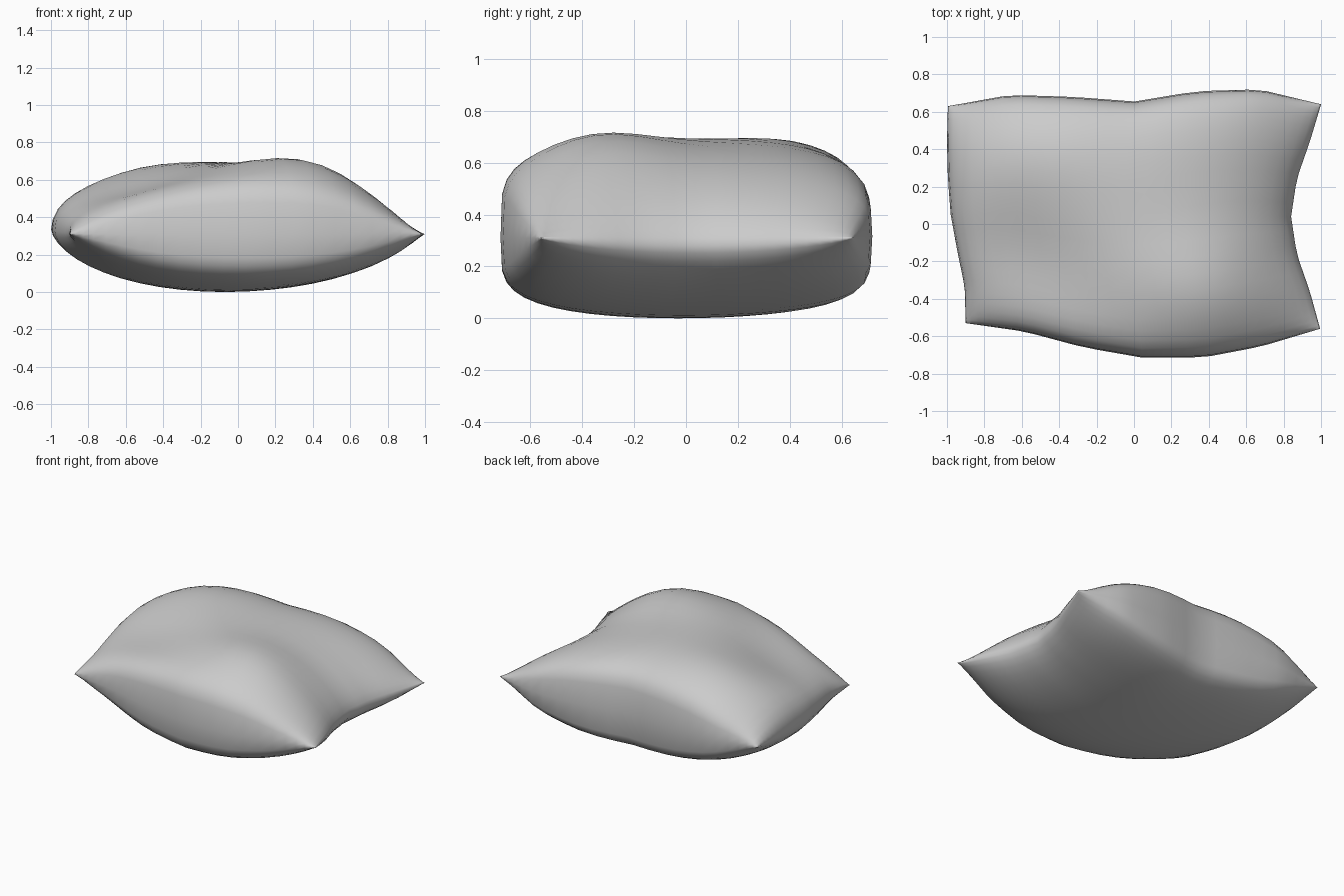
import bpy, bmesh, math

cube = bpy.data.objects.get("Cube")
if cube:
    bpy.data.objects.remove(cube, do_unlink=True)

# Seam outline: offsets of each side, evenly spaced from one corner to the next
FRONT = [-.53, -.575, -.66, -.715, -.715, -.655, -.56]
BACK = [.63, .69, .68, .655, .71, .72, .64]
LEFT = [-.9, -.905, -.945, -.98, -.995, -1, -.995]
RIGHT = [.995, .94, .87, .84, .87, .94, 1]
N = 24


def sample(side, t):
    """Linear lookup along a side, t from -1 to 1."""
    f = (t + 1) / 2 * (len(side) - 1)
    i = min(int(f), len(side) - 2)
    return side[i] + (side[i + 1] - side[i]) * (f - i)


def mix(a, b, t):
    return a + (b - a) * (t + 1) / 2


def bump(u, v, cu, cv, width):
    return math.exp(-((u - cu) ** 2 + (v - cv) ** 2) / width ** 2)


def seam_height(u, v):
    """Seam lifts at one back corner and sags along the opposite side."""
    return .31 + .0075 * (1 - u) * (1 + v) - .015 * (1 + u) * (1 - v * v)


def puff(u, v, end, edge):
    """Stuffing thickness: full front and back, tapered ends, pinched corners."""
    a, b = max(0, 1 - u * u), max(0, 1 - v * v)
    return a ** (end + .1 * v ** 4) * b ** (edge + .25 * u ** 4)


def top_height(u, v):
    lumps = (.395 + .09 * bump(u, v, .5, -.5, .42)
             + .035 * bump(u, v, -.5, .6, .4)
             - .11 * bump(u, v, -.7, -.4, .55))
    return seam_height(u, v) + lumps * puff(u, v, .53 + .1 * u, .21)


def bottom_height(u, v):
    return seam_height(u, v) * (1 - puff(u, v, .56, .19 - .03 * v))


# Pillow: two stuffed panels sharing one seam
bm = bmesh.new()
steps = [math.sin(math.pi / 2 * (2 * i / N - 1)) for i in range(N + 1)]
top, bottom = {}, {}
for i, u in enumerate(steps):
    for j, v in enumerate(steps):
        x = mix(sample(LEFT, v), sample(RIGHT, v), u)
        y = mix(sample(FRONT, u), sample(BACK, u), v)
        top[i, j] = bm.verts.new((x, y, top_height(u, v)))
        on_seam = i in (0, N) or j in (0, N)
        bottom[i, j] = top[i, j] if on_seam else bm.verts.new((x, y, bottom_height(u, v)))
for i in range(N):
    for j in range(N):
        ring = [(i, j), (i + 1, j), (i + 1, j + 1), (i, j + 1)]
        bm.faces.new([top[k] for k in ring])
        bm.faces.new([bottom[k] for k in reversed(ring)])
for face in bm.faces:
    face.smooth = True

mesh = bpy.data.meshes.new("pillow")
bm.to_mesh(mesh)
bm.free()
pillow = bpy.data.objects.new("pillow", mesh)
bpy.context.collection.objects.link(pillow)

# Plain fabric
fabric = bpy.data.materials.new("grey_fabric")
fabric.use_nodes = True
colour = (.6, .6, .6, 1)
fabric.diffuse_color = colour
shader = next(n for n in fabric.node_tree.nodes if n.type == 'BSDF_PRINCIPLED')
shader.inputs["Base Color"].default_value = colour
mesh.materials.append(fabric)
